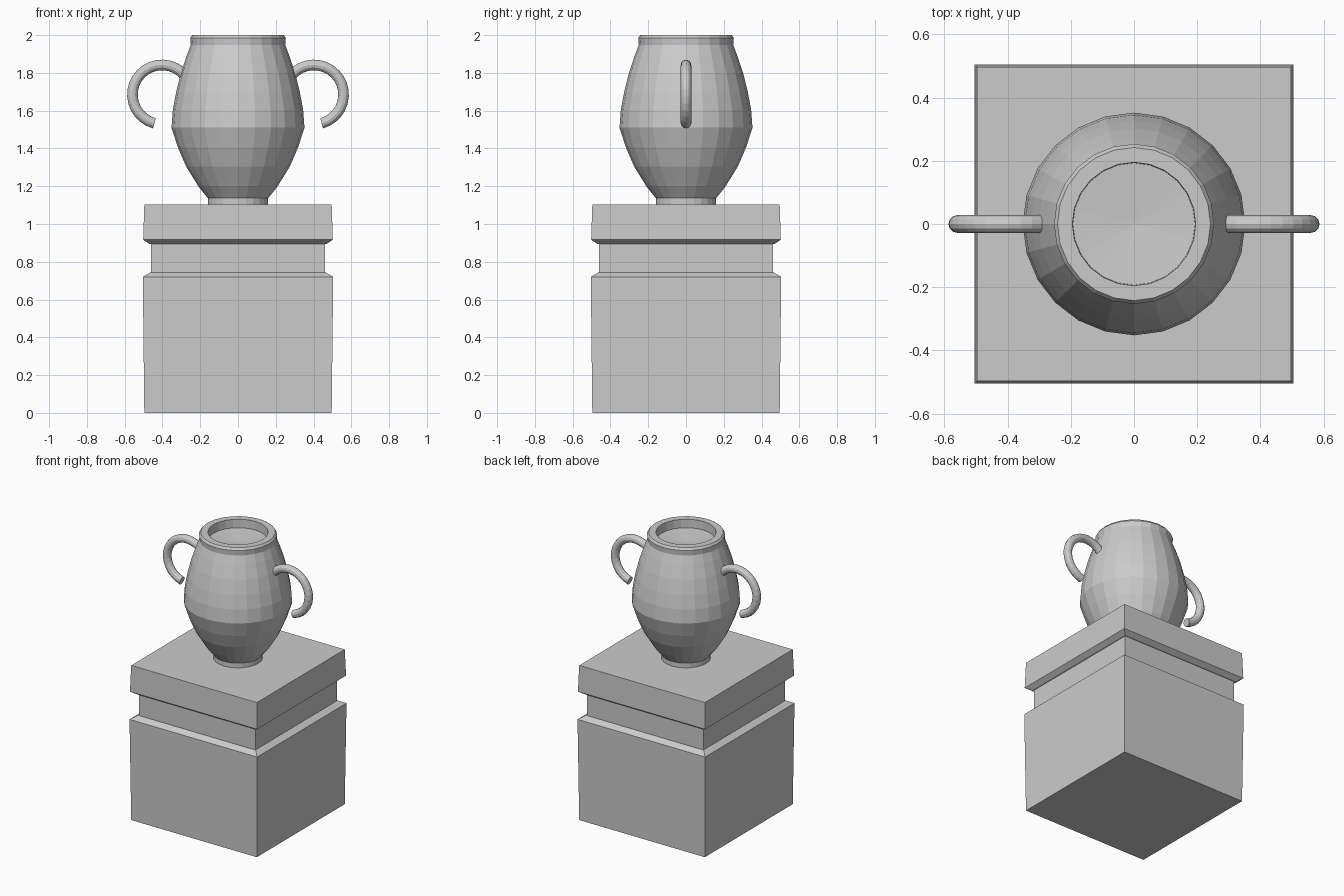
import bpy
import bmesh
from math import cos, sin, pi, radians

if "Cube" in bpy.data.objects:
    bpy.data.objects.remove(bpy.data.objects["Cube"], do_unlink=True)

# Single stone material
GREY = (0.6, 0.6, 0.6, 1)
stone = bpy.data.materials.new("grey_stone")
stone.use_nodes = True
stone.diffuse_color = GREY
stone.node_tree.nodes["Principled BSDF"].inputs["Base Color"].default_value = GREY


def finish(bm, name):
    bmesh.ops.recalc_face_normals(bm, faces=bm.faces)
    mesh = bpy.data.meshes.new(name)
    bm.to_mesh(mesh)
    bm.free()
    mesh.materials.append(stone)
    obj = bpy.data.objects.new(name, mesh)
    bpy.context.collection.objects.link(obj)
    return obj


def skin(bm, rings):
    """Join successive closed rings of vertices with quads."""
    for a, b in zip(rings, rings[1:]):
        n = len(a)
        for i in range(n):
            j = (i + 1) % n
            bm.faces.new((a[i], a[j], b[j], b[i]))


def lathe(name, profile, sides, turn=0.0, tip=None):
    """Turn (radius, z) points about z; tip closes the top with a fan."""
    bm = bmesh.new()
    angles = [turn + 2 * pi * i / sides for i in range(sides)]
    rings = [[bm.verts.new((r * cos(a), r * sin(a), z)) for a in angles]
             for r, z in profile]
    skin(bm, rings)
    bm.faces.new(rings[0])
    if tip is None:
        bm.faces.new(rings[-1])
    else:
        centre = bm.verts.new((0, 0, tip))
        for i in range(sides):
            bm.faces.new((rings[-1][i], rings[-1][(i + 1) % sides], centre))
    return finish(bm, name)


def handle(name, side):
    """Open hook swept along a circular arc in the xz plane."""
    bm = bmesh.new()
    steps, sides, radius, tube = 18, 12, 0.157, 0.028
    rings = []
    for s in range(steps + 1):
        a = radians(140 - 215 * s / steps)
        ring = []
        for k in range(sides):
            b = 2 * pi * k / sides
            d = radius + tube * cos(b)
            ring.append(bm.verts.new((side * (0.402 + d * cos(a)),
                                      tube * sin(b), 1.685 + d * sin(a))))
        rings.append(ring)
    skin(bm, rings)
    bm.faces.new(rings[0])
    bm.faces.new(rings[-1])
    return finish(bm, name)


# Square pedestal: block, recessed band and cap in one stepped profile
steps = [(0.496, 0), (0.504, 0.72), (0.468, 0.742), (0.46, 0.742),
         (0.46, 0.895), (0.47, 0.895), (0.502, 0.917), (0.496, 1.104)]
lathe("pedestal", [(h * 2 ** 0.5, z) for h, z in steps], 4, pi / 4)

# Urn with foot, belly, lip and shallow dished mouth
urn = [(0.16, 1.10), (0.16, 1.137), (0.21, 1.2), (0.275, 1.305),
       (0.318, 1.405), (0.352, 1.51), (0.345, 1.605), (0.327, 1.7),
       (0.302, 1.8), (0.272, 1.89), (0.25, 1.948), (0.253, 1.985),
       (0.242, 2.0), (0.195, 2.0), (0.193, 1.94)]
lathe("urn", urn, 24, tip=1.925)

handle("left_handle", 1)
handle("right_handle", -1)
